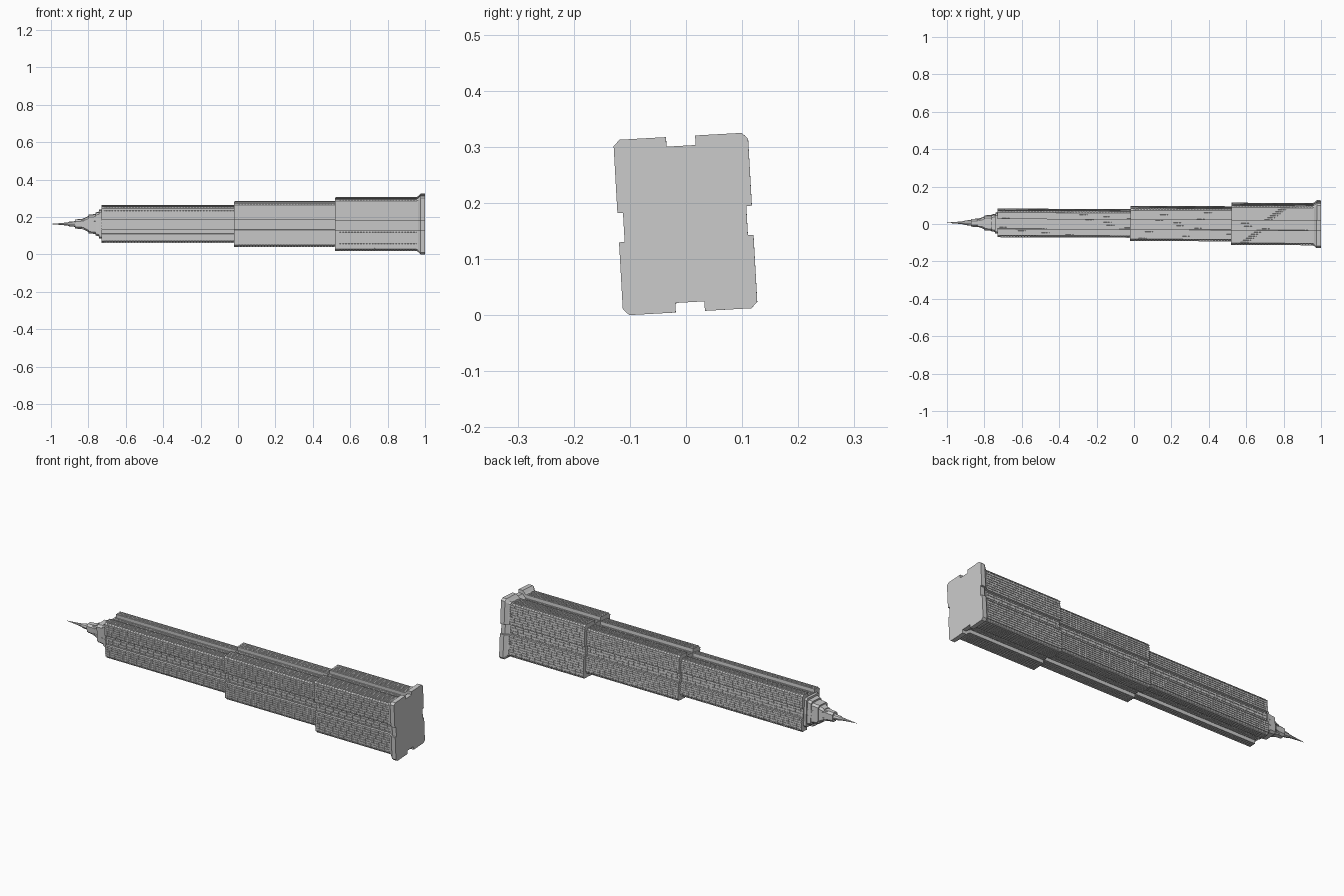
import bpy, bmesh, math
from mathutils import Matrix

if "Cube" in bpy.data.objects:
    bpy.data.objects.remove(bpy.data.objects["Cube"])

# Tower lies along x (base at +1, spire at -1), slightly rolled and yawed
PLACE = (Matrix.Translation((0, 0.003, 0.1625)) @ Matrix.Rotation(-0.004, 4, 'Z')
         @ Matrix.Rotation(0.056, 4, 'X'))


def notched(w, h, c=0.011, n=0.026, dz=0.017, dy=0.010):
    """Chamfered rectangle with a central channel in each side."""
    a, b = w / 2, h / 2
    half = [(a - dy, -n), (a - dy, n), (a, n), (a, b - c), (a - c, b),
            (n, b), (n, b - dz), (-n, b - dz), (-n, b), (-a + c, b), (-a, b - c), (-a, n)]
    return half[:-1] + [half[-1]] + [(-y, -z) for y, z in half[:-1]] + [(a, -n)]


def rect(y0, y1, z0, z1):
    return [(y0, z0), (y1, z0), (y1, z1), (y0, z1)]


def chamfered(w, h, c):
    a, b = w / 2, h / 2
    return [(a, -b + c), (a, b - c), (a - c, b), (-a + c, b),
            (-a, b - c), (-a, -b + c), (-a + c, -b), (a - c, -b)]


def loft(bm, sections):
    """Join equal-length (x, profile) sections into a closed solid."""
    rings = [[bm.verts.new((x, y, z)) for y, z in prof] for x, prof in sections]
    for r, s in zip(rings, rings[1:]):
        for i in range(len(r)):
            j = (i + 1) % len(r)
            bm.faces.new((r[i], r[j], s[j], s[i]))
    bm.faces.new(rings[0][::-1])
    bm.faces.new(rings[-1])


def finish(bm, name):
    bmesh.ops.recalc_face_normals(bm, faces=bm.faces[:])
    bm.transform(PLACE)
    me = bpy.data.meshes.new(name)
    bm.to_mesh(me)
    bm.free()
    ob = bpy.data.objects.new(name, me)
    bpy.context.collection.objects.link(ob)
    return ob


def solid(name, sections):
    bm = bmesh.new()
    loft(bm, sections)
    return finish(bm, name)


D = 0.003        # facade relief
STEP = 0.0155    # floor spacing
N = 0.026        # half channel width


def tier(name, x0, x1, w, h):
    # recessed glass core
    solid(name + "_core", [(x, notched(w - 2 * D, h - 2 * D)) for x in (x0 + D, x1)])
    # floor bands
    bm = bmesh.new()
    count = int((x1 - x0) / STEP)
    pitch = (x1 - x0) / count
    for i in range(count):
        x = x0 + i * pitch
        t = pitch * (0.9 if i == 0 else 0.4)
        loft(bm, [(x, notched(w - D, h - D)), (x + t, notched(w - D, h - D))])
    finish(bm, name + "_floor_bands")
    # long piers on all four sides
    bm = bmesh.new()
    a, b, p = w / 2, h / 2, 0.0022

    def pier_rows(half_len, surface, depth, flip):
        k = max(3, round((half_len - N) / 0.014))
        rows = [(N + p + (half_len - 0.011 - N - 2 * p) * i / k, surface) for i in range(k + 1)]
        rows += [(0.008, surface - depth), (0.021, surface - depth)]
        for s in (-1, 1):
            for side in (-1, 1):
                for pos, top in rows:
                    u = (s * pos - p, s * pos + p)
                    v = sorted((side * top, side * (top - 2 * D)))
                    prof = rect(*v, *u) if flip else rect(*u, *v)
                    loft(bm, [(x0, prof), (x1, prof)])

    pier_rows(a, b, 0.017, False)
    pier_rows(b, a, 0.010, True)
    finish(bm, name + "_piers")


tier("lower_tier", 0.52, 0.962, 0.212, 0.280)
tier("middle_tier", -0.02, 0.52, 0.176, 0.236)
tier("upper_tier", -0.73, -0.02, 0.144, 0.194)

# Flared base plinth
solid("base_plinth", [(0.955, notched(0.212, 0.280)), (0.963, notched(0.218, 0.287)),
                      (0.977, notched(0.240, 0.313)), (1.0, notched(0.240, 0.313))])

# Stepped crown
for i, (x0, x1, w0, h0, w1, h1) in enumerate([
        (-0.742, -0.72, 0.105, 0.150, 0.110, 0.155),
        (-0.762, -0.74, 0.085, 0.120, 0.092, 0.130),
        (-0.800, -0.76, 0.076, 0.096, 0.080, 0.104),
        (-0.822, -0.80, 0.046, 0.062, 0.066, 0.082),
        (-0.872, -0.82, 0.040, 0.048, 0.044, 0.054)]):
    solid(f"crown_step_{i + 1}", [(x0, chamfered(w0, h0, 0.010)), (x1, chamfered(w1, h1, 0.010))])

# Crown fins
bm = bmesh.new()
for s in (-1, 1):
    for x0, x1, q0, q1 in ((-0.79, -0.73, 0.045, 0.062), (-0.84, -0.79, 0.024, 0.044)):
        for o in (-0.014, 0.014):
            z = sorted((0, s * q0)), sorted((0, s * q1))
            loft(bm, [(x0, rect(o - .003, o + .003, *z[0])), (x1, rect(o - .003, o + .003, *z[1]))])
            y = sorted((0, s * q0 * .8)), sorted((0, s * q1 * .8))
            loft(bm, [(x0, rect(*y[0], o - .003, o + .003)), (x1, rect(*y[1], o - .003, o + .003))])
finish(bm, "crown_fins")


# Needle spire
def ring(r):
    return [(r * math.cos(math.tau * i / 8), r * math.sin(math.tau * i / 8)) for i in range(8)]


solid("spire", [(-1.0, ring(0.0006)), (-0.935, ring(0.006)), (-0.91, ring(0.009)),
                (-0.905, ring(0.012)), (-0.875, ring(0.015)), (-0.86, ring(0.018))])
